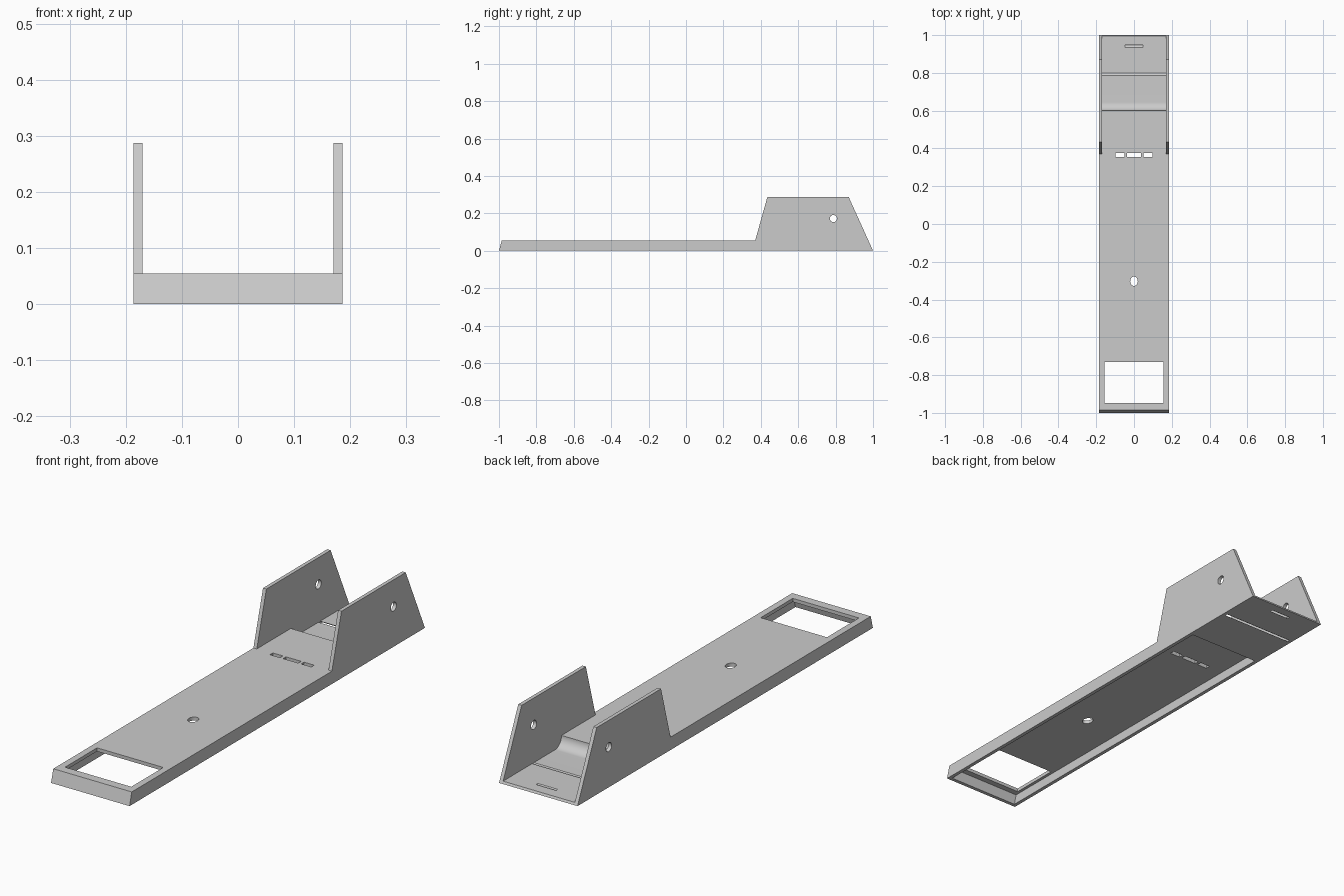
import bpy, bmesh, math

if "Cube" in bpy.data.objects:
    bpy.data.objects.remove(bpy.data.objects["Cube"])

W, T = 0.186, 0.016          # half width, wall thickness


def prism(name, profile, x0, x1):
    """Extrude a (y, z) profile from x0 to x1."""
    bm = bmesh.new()
    f = bm.faces.new([bm.verts.new((x0, y, z)) for y, z in profile])
    r = bmesh.ops.extrude_face_region(bm, geom=[f])
    vs = [v for v in r["geom"] if isinstance(v, bmesh.types.BMVert)]
    bmesh.ops.translate(bm, verts=vs, vec=(x1 - x0, 0, 0))
    bmesh.ops.recalc_face_normals(bm, faces=bm.faces)
    me = bpy.data.meshes.new(name)
    bm.to_mesh(me)
    bm.free()
    ob = bpy.data.objects.new(name, me)
    bpy.context.collection.objects.link(ob)
    return ob


def box(name, x0, x1, y0, y1, z0, z1):
    return prism(name, [(y0, z0), (y1, z0), (y1, z1), (y0, z1)], x0, x1)


def boolean(target, tool, op):
    """Apply a boolean and remove the helper."""
    tool.hide_render = True
    m = target.modifiers.new(op.lower(), 'BOOLEAN')
    m.operation, m.solver, m.object = op, 'EXACT', tool
    bpy.context.view_layer.objects.active = target
    bpy.ops.object.modifier_apply(modifier=m.name)
    bpy.data.objects.remove(tool)


# Deck: slanted front lip, raised plate, concave ramp and low rear floor
R = 0.045
ramp = [(0.645 - R * math.cos(a), 0.055 - R * math.sin(a))
        for a in [math.pi / 2 * i / 16 for i in range(17)]]
deck = [(-1, 0), (-0.985, 0.055)] + ramp + [
    (0.9955, 0.01), (1, 0), (0.587, 0), (0.587, 0.04), (-0.973, 0.04), (-0.984, 0)]
chassis = prism("chassis", deck, -W + T / 2, W - T / 2)

# Side walls: low rim rising to a tall cheek at the rear
side = [(-1, 0), (-0.985, 0.055), (0.37, 0.055), (0.435, 0.287), (0.87, 0.287), (1, 0)]
for s in (-1, 1):
    a, b = sorted((s * (W - T), s * W))
    boolean(chassis, prism("side_wall", side, a, b), 'UNION')

# Front window
boolean(chassis, box("window_cut", -0.157, 0.157, -0.947, -0.73, 0.01, 0.1), 'DIFFERENCE')

# Row of three slots
for x0, x1 in ((-0.098, -0.05), (-0.036, 0.036), (0.05, 0.098)):
    boolean(chassis, box("slot_cut", x0, x1, 0.356, 0.376, 0.01, 0.1), 'DIFFERENCE')

# Oval hole in the deck
bpy.ops.mesh.primitive_cylinder_add(vertices=32, radius=1, depth=2, location=(0, -0.303, 0.05))
hole = bpy.context.object
hole.scale = (0.02, 0.025, 0.05)
boolean(chassis, hole, 'DIFFERENCE')

# Round hole through both cheeks
bpy.ops.mesh.primitive_cylinder_add(vertices=32, radius=0.019, depth=0.6,
                                    location=(0, 0.788, 0.172), rotation=(0, math.pi / 2, 0))
boolean(chassis, bpy.context.object, 'DIFFERENCE')

# Slanted slits in the rear floor: full width and a short one
for y, half in ((0.797, W - T), (0.945, 0.047)):
    cut = [(y - 0.024, 0.02), (y - 0.012, 0.02), (y + 0.03, -0.01), (y + 0.018, -0.01)]
    boolean(chassis, prism("slit_cut", cut, -half, half), 'DIFFERENCE')

# Smooth curves, keep edges sharp
bpy.ops.object.select_all(action='DESELECT')
chassis.select_set(True)
bpy.context.view_layer.objects.active = chassis
bpy.ops.object.shade_smooth_by_angle(angle=math.radians(30))
